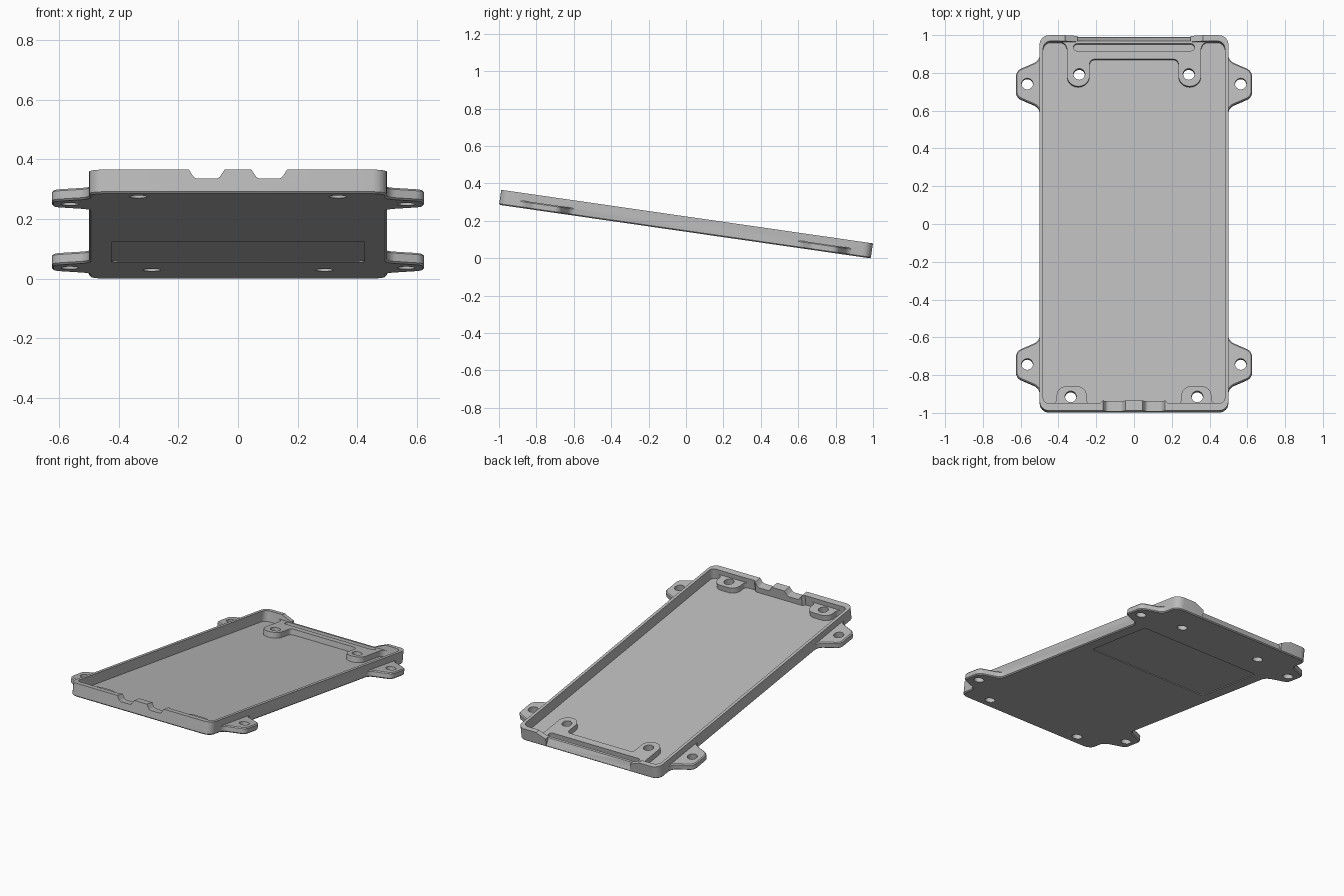
import bpy, bmesh, math
from mathutils import Vector, Matrix

if "Cube" in bpy.data.objects:
    bpy.data.objects.remove(bpy.data.objects["Cube"], do_unlink=True)

H, HALF_W, HALF_L = 0.081, 0.5, 1.004
FLOOR, SHELF = 0.015, 0.05
TILT = math.radians(8.2)

gray = bpy.data.materials.new("light_gray")
gray.use_nodes = True
gray.diffuse_color = (0.5, 0.5, 0.5, 1)
gray.node_tree.nodes["Principled BSDF"].inputs["Base Color"].default_value = (0.5, 0.5, 0.5, 1)


def rounded(points, steps=6):
    """Outline of (u, v, radius) corners with circular fillets."""
    out = []
    for i, (x, y, r) in enumerate(points):
        p = Vector((x, y))
        if r == 0:
            out.append(p)
            continue
        u = (Vector(points[i - 1][:2]) - p).normalized()
        v = (Vector(points[(i + 1) % len(points)][:2]) - p).normalized()
        half = u.angle(v) / 2
        centre = p + (u + v).normalized() * r / math.sin(half)
        a = p + u * r / math.tan(half) - centre
        b = p + v * r / math.tan(half) - centre
        w = math.pi - 2 * half
        for k in range(steps + 1):
            t = k / steps
            out.append(centre + (a * math.sin((1 - t) * w) + b * math.sin(t * w)) / math.sin(w))
    return out


def box(x0, x1, y0, y1, r):
    return [(x0, y0, r), (x1, y0, r), (x1, y1, r), (x0, y1, r)]


def prism(name, points, low, high, axis="z", chamfer=0, both=False):
    """Extrude a rounded outline along an axis, with optional chamfered rims."""
    place = {"z": lambda u, v, w: (u, v, w),
             "y": lambda u, v, w: (u, w, v),
             "x": lambda u, v, w: (w, u, v)}[axis]
    bm = bmesh.new()
    outline = rounded(points)
    rings = [[bm.verts.new(place(p.x, p.y, w)) for p in outline] for w in (low, high)]
    caps = [bm.faces.new(ring) for ring in rings]
    n = len(outline)
    for i in range(n):
        j = (i + 1) % n
        bm.faces.new((rings[0][i], rings[0][j], rings[1][j], rings[1][i]))
    bmesh.ops.recalc_face_normals(bm, faces=bm.faces)
    if chamfer:
        edges = list(caps[0].edges) + (list(caps[1].edges) if both else [])
        bmesh.ops.bevel(bm, geom=edges, offset=chamfer, segments=1, affect="EDGES")
    mesh = bpy.data.meshes.new(name)
    bm.to_mesh(mesh)
    bm.free()
    mesh.materials.append(gray)
    obj = bpy.data.objects.new(name, mesh)
    bpy.context.collection.objects.link(obj)
    return obj


def combine(target, other, operation):
    other.hide_render = True
    mod = target.modifiers.new(other.name, "BOOLEAN")
    mod.operation, mod.object, mod.solver = operation, other, "EXACT"
    bpy.context.view_layer.objects.active = target
    bpy.ops.object.modifier_apply(modifier=mod.name)
    bpy.data.objects.remove(other, do_unlink=True)


def hole(x, y, r=0.03):
    return prism("hole", box(x - r, x + r, y - r, y + r, r * 0.999), -0.1, 0.2)


# Tray block
tray = prism("mounting_tray", box(-HALF_W, HALF_W, -HALF_L, HALF_L, 0.05), 0, H, chamfer=0.006)

# Four mounting ears with flared roots
ear = [(0.45, 0.2, 0), (0.499, 0.2, 0), (0.499, 0.125, 0.05), (0.625, 0.07, 0.045),
       (0.625, -0.07, 0.045), (0.499, -0.125, 0.05), (0.499, -0.2, 0), (0.45, -0.2, 0)]
for sx in (-1, 1):
    for y in (-0.75, 0.75):
        outline = [(sx * u, v + y, r) for u, v, r in ear]
        combine(tray, prism("ear", outline, 0, 0.04, chamfer=0.006, both=True), "UNION")

# Deep pocket, leaving the bosses and the rear shelf standing
half = [(0.165, -0.95, 0), (0.18, -0.965, 0), (0.25, -0.965, 0.025), (0.25, -0.87, 0.05),
        (0.41, -0.87, 0.05), (0.41, -0.965, 0.03), (0.481, -0.965, 0.03),
        (0.481, 0.973, 0.04), (0.355, 0.973, 0.04), (0.355, 0.735, 0.058),
        (0.235, 0.735, 0.058), (0.235, 0.88, 0.025)]
pocket = half + [(-u, v, r) for u, v, r in reversed(half)]
combine(tray, prism("pocket", pocket, FLOOR, 0.2), "DIFFERENCE")

# Lower the bosses and rear shelf below the rim
combine(tray, prism("boss_clearance", box(-0.4805, 0.4805, -0.9, 0.9725, 0.04), SHELF, 0.2),
        "DIFFERENCE")
for sx in (-1, 1):
    xs = sorted((sx * 0.22, sx * 0.45))
    combine(tray, prism("boss_step", box(*xs, -0.964, -0.8, 0.02), SHELF, 0.2), "DIFFERENCE")

# Open the rear rim with flared ends, then slope the rear lip
opening = [(-0.37, H + 0.05, 0), (-0.37, H, 0.02), (-0.29, SHELF, 0.04),
           (0.29, SHELF, 0.04), (0.37, H, 0.02), (0.37, H + 0.05, 0)]
combine(tray, prism("rear_opening", opening, 0.92, 1.1, "y"), "DIFFERENCE")
slope = [(0.978, SHELF, 0), (1.002, 0.008, 0), (1.1, 0.008, 0), (1.1, 0.2, 0), (0.978, 0.2, 0)]
combine(tray, prism("rear_slope", slope, -0.3, 0.3, "x"), "DIFFERENCE")

# Long slot in the rear shelf
combine(tray, prism("rear_slot", box(-0.32, 0.32, 0.925, 0.963, 0.018), FLOOR, 0.2), "DIFFERENCE")

# Two cable notches in the front rim
for x in (-0.105, 0.105):
    notch = [(x - 0.06, H + 0.02, 0), (x - 0.06, H, 0.01), (x - 0.04, SHELF, 0.022),
             (x + 0.04, SHELF, 0.022), (x + 0.06, H, 0.01), (x + 0.06, H + 0.02, 0)]
    combine(tray, prism("notch", notch, -1.1, -0.93, "y"), "DIFFERENCE")

# Screw holes in the ears and bosses
for sx in (-1, 1):
    for x, y in ((0.565, 0.75), (0.565, -0.75), (0.29, 0.8), (0.335, -0.925)):
        combine(tray, hole(sx * x, y), "DIFFERENCE")

# Shallow label recess underneath
combine(tray, prism("label_recess", box(-0.425, 0.425, 0.13, 0.62, 0.02), -0.1, 0.004), "DIFFERENCE")

# Lean the tray so the front end is raised, and rest it on the ground
tray.data.transform(Matrix.Rotation(-TILT, 4, "X") @ Matrix.Translation((0, 0, -H / 2)))
lowest = min(v.co.z for v in tray.data.vertices)
tray.data.transform(Matrix.Translation((0, 0, -lowest)))

bpy.ops.object.select_all(action="DESELECT")
tray.select_set(True)
bpy.context.view_layer.objects.active = tray
bpy.ops.object.shade_smooth_by_angle(angle=math.radians(30))
